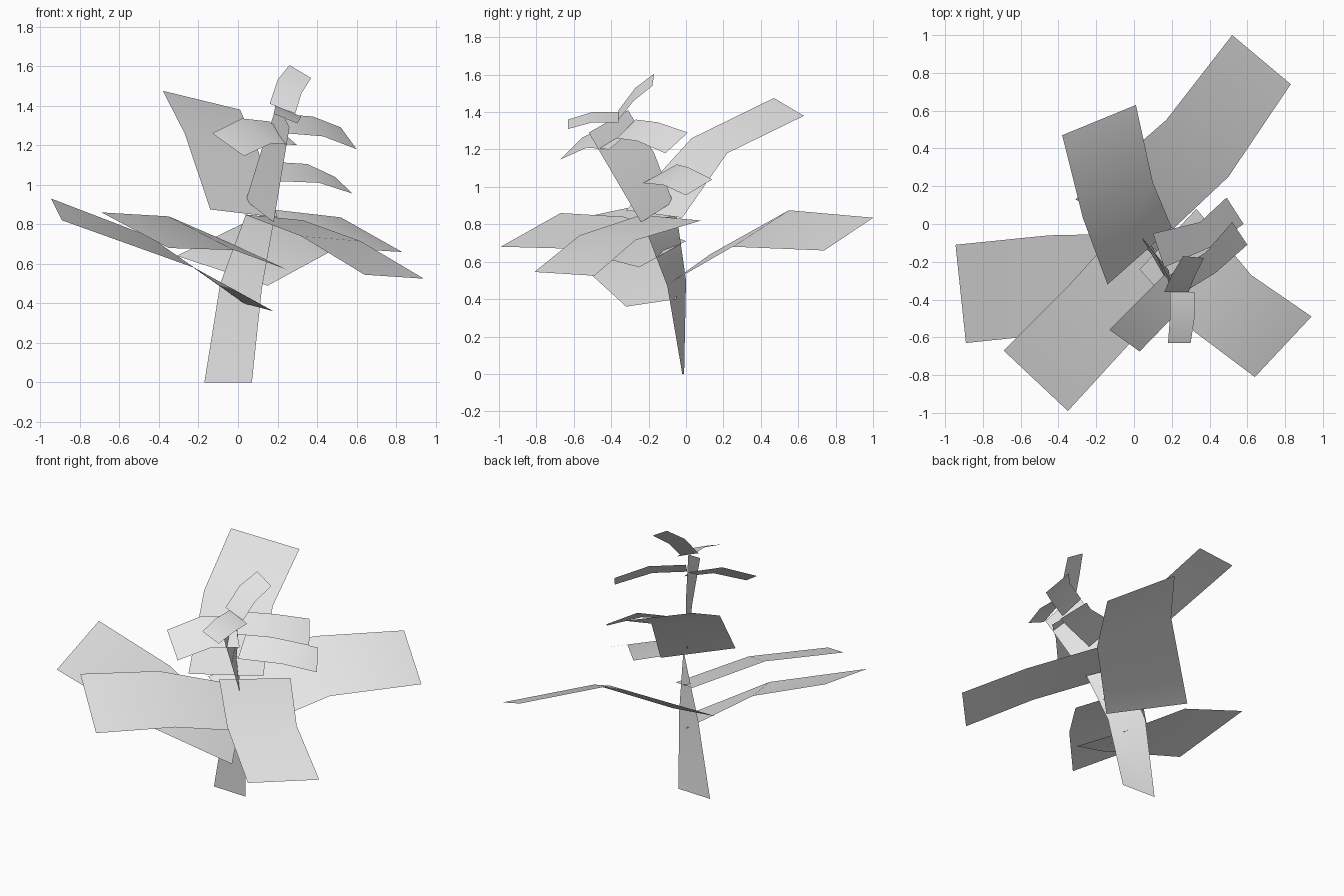
import bpy

cube = bpy.data.objects.get("Cube")
if cube:
    bpy.data.objects.remove(cube, do_unlink=True)

# One pale grey material for the whole plant
grey = bpy.data.materials.new("pale_grey")
grey.use_nodes = True
grey.diffuse_color = (0.8, 0.8, 0.8, 1)
grey.node_tree.nodes["Principled BSDF"].inputs["Base Color"].default_value = (0.8, 0.8, 0.8, 1)


def strip(name, edge_a, edge_b):
    """Thin bent ribbon of quads between two edge paths, base to tip."""
    n = len(edge_a)
    faces = [(i, n + i, n + i + 1, i + 1) for i in range(n - 1)]
    mesh = bpy.data.meshes.new(name)
    mesh.from_pydata(list(edge_a) + list(edge_b), [], faces)
    mesh.materials.append(grey)
    for p in mesh.polygons:
        p.use_smooth = True
    obj = bpy.data.objects.new(name, mesh)
    bpy.context.collection.objects.link(obj)
    return obj


# Stem, in two twisted lengths
strip("lower_stem",
      [(-.17, -.01, 0), (-.09, .00, .50), (.04, -.05, .85)],
      [(.07, -.02, 0), (.12, -.10, .47), (.18, -.23, .81)])
strip("upper_stem",
      [(.04, -.07, .92), (.12, -.17, 1.18), (.20, -.31, 1.41)],
      [(.18, -.24, .81), (.22, -.38, 1.05), (.26, -.52, 1.29)])

# Large lower leaves
strip("back_left_leaf",
      [(-.31, .13, .64), (.17, .55, .875), (.52, 1.0, .835)],
      [(.15, -.08, .49), (.50, .25, .68), (.83, .74, .66)])
strip("front_left_leaf",
      [(.33, .08, .82), (.62, -.27, .715), (.94, -.49, .525)],
      [(.03, -.24, .85), (.32, -.57, .74), (.64, -.81, .545)])
strip("front_right_leaf",
      [(-.05, .0, .71), (-.35, -.33, .84), (-.69, -.67, .86)],
      [(.25, -.25, .57), (-.02, -.63, .67), (-.35, -.99, .68)])
strip("right_leaf",
      [(.03, -.05, .40), (-.45, -.06, .74), (-.945, -.11, .93)],
      [(.18, -.32, .36), (-.22, -.56, .58), (-.89, -.63, .82)])
strip("tall_back_leaf",
      [(-.14, -.32, .875), (-.27, .03, 1.26), (-.38, .47, 1.475)],
      [(.20, -.02, .835), (.10, .22, 1.18), (.01, .63, 1.38)])

# Small upper leaves
strip("upper_left_leaf_low",
      [(.10, -.05, 1.12), (.35, .01, 1.105), (.49, .14, 1.04)],
      [(.16, -.23, 1.02), (.41, -.12, 1.01), (.58, .0, .955)])
strip("upper_left_leaf_high",
      [(.19, -.27, 1.36), (.38, -.15, 1.345), (.52, .01, 1.29)],
      [(.25, -.37, 1.26), (.43, -.26, 1.245), (.60, -.11, 1.18)])
strip("upper_right_leaf",
      [(.16, -.27, 1.32), (.02, -.41, 1.335), (-.13, -.56, 1.26)],
      [(.30, -.41, 1.20), (.17, -.53, 1.21), (.03, -.675, 1.145)])
strip("top_leaf",
      [(.16, -.36, 1.41), (.20, -.27, 1.53), (.26, -.17, 1.605)],
      [(.29, -.36, 1.36), (.32, -.28, 1.46), (.37, -.18, 1.54)])
strip("top_front_leaf",
      [(.19, -.36, 1.40), (.19, -.50, 1.40), (.18, -.63, 1.36)],
      [(.32, -.36, 1.345), (.32, -.50, 1.345), (.30, -.63, 1.31)])
